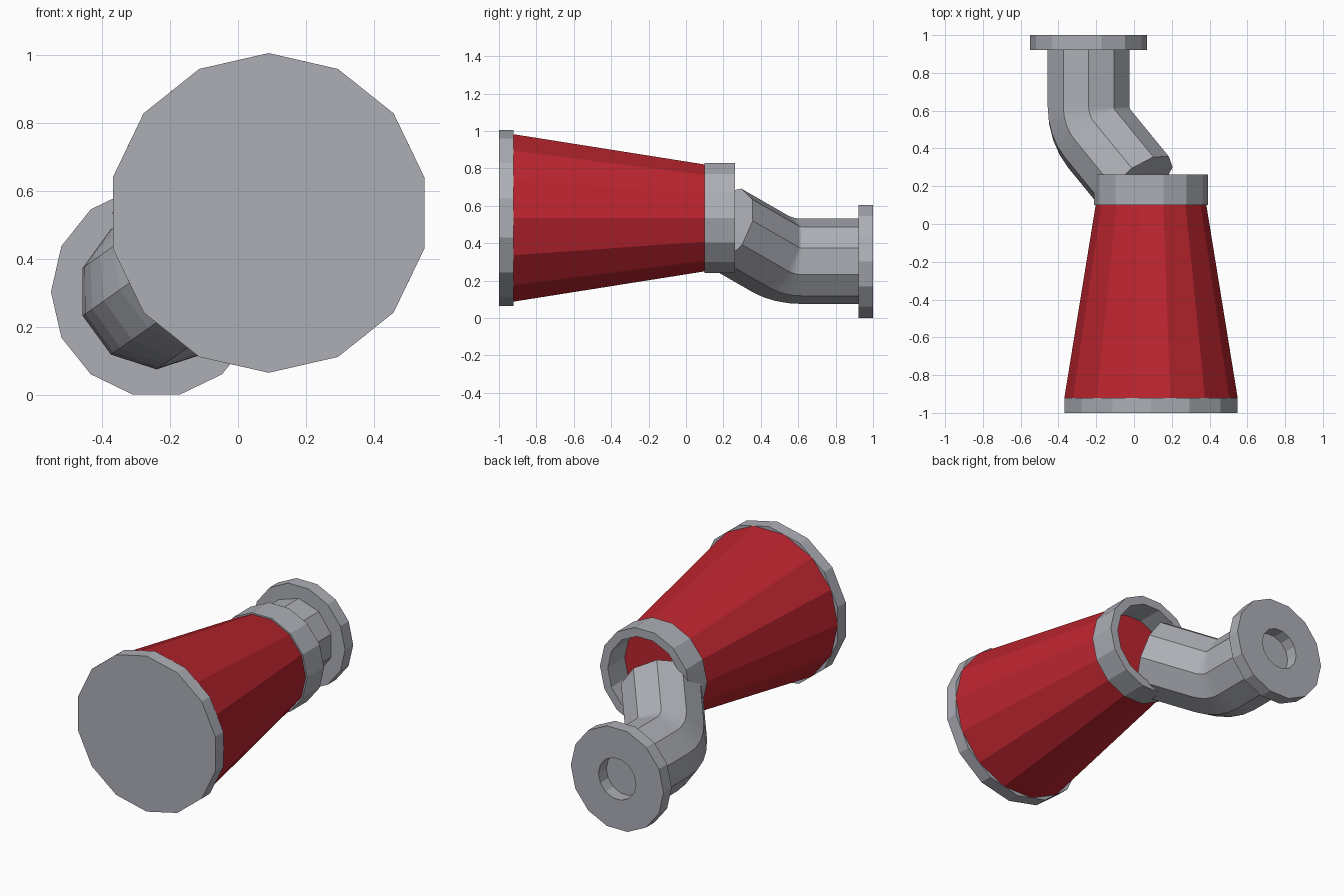
import bpy, bmesh, math
from mathutils import Vector

if "Cube" in bpy.data.objects:
    bpy.data.objects.remove(bpy.data.objects["Cube"])

def material(name, col):
    m = bpy.data.materials.new(name)
    m.diffuse_color = (*col, 1)
    m.use_nodes = True
    m.node_tree.nodes["Principled BSDF"].inputs["Base Color"].default_value = m.diffuse_color
    return m

GREY = material("steel grey", (0.42, 0.43, 0.47))
RED = material("red paint", (0.50, 0.018, 0.028))
Y = Vector((0, 1, 0))
MAIN = (0.09, 0.535)      # x, z of the cone axis
OUT = (-0.24, 0.303)      # x, z of the outlet axis

def circle(centre, y, r, n, start=0):
    return [Vector((centre[0] + r * math.cos(start + 2 * math.pi * i / n), y,
                    centre[1] + r * math.sin(start + 2 * math.pi * i / n))) for i in range(n)]

def loft(name, rings, mat, closed=False):
    """Skin a list of rings; cap the ends, or join last ring to first."""
    bm = bmesh.new()
    vs = [[bm.verts.new(p) for p in ring] for ring in rings]
    pairs = list(zip(vs, vs[1:])) + ([(vs[-1], vs[0])] if closed else [])
    for a, b in pairs:
        for i in range(len(a)):
            j = (i + 1) % len(a)
            bm.faces.new((a[i], a[j], b[j], b[i]))
    if not closed:
        bm.faces.new(vs[0])
        bm.faces.new(vs[-1])
    bmesh.ops.recalc_face_normals(bm, faces=bm.faces)
    me = bpy.data.meshes.new(name)
    bm.to_mesh(me)
    bm.free()
    me.materials.append(mat)
    ob = bpy.data.objects.new(name, me)
    bpy.context.collection.objects.link(ob)
    return ob

def ring_part(name, centre, y0, y1, r_out, r_in):
    spec = [(y0, r_out), (y1, r_out), (y1, r_in), (y0, r_in)]
    return loft(name, [circle(centre, y, r, 14) for y, r in spec], GREY, closed=True)

# front disc, a corner at the top
loft("front_disc", [circle(MAIN, y, 0.47, 14, math.pi / 2) for y in (-1, -0.922)], GREY)

# tapered red body
loft("cone_body", [circle(MAIN, -0.922, 0.459, 14), circle(MAIN, 0.10, 0.293, 14)], RED)

# open collar and outlet flange
ring_part("collar", MAIN, 0.10, 0.262, 0.302, 0.25)
ring_part("outlet_flange", OUT, 0.922, 1.0, 0.31, 0.125)

# bent pipe: straight run, 45 degree elbow, slanted run into the collar
u = Vector((MAIN[0] - OUT[0], 0, MAIN[1] - OUT[1])).normalized()
w = u.cross(Y)
origin = Vector((OUT[0], 0, OUT[1]))
R, bend_y, slant = 0.24, 0.62, 0.35
base = [p - origin for p in circle(OUT, 0, 0.228, 10, math.pi / 2)]

def section(centre, t):
    side = u * math.cos(t) + Y * math.sin(t)
    return [centre + side * o.dot(u) + w * o.dot(w) for o in base]

rings = [section(origin + Y * 0.925, 0)]
steps = 4
for k in range(steps + 1):
    t = math.pi / 4 * k / steps
    c = origin + Y * bend_y + u * R - R * (u * math.cos(t) + Y * math.sin(t))
    rings.append(section(c, t))
rings.append(section(c + (u * math.sin(t) - Y * math.cos(t)) * slant, t))
loft("bent_pipe", rings, GREY)
